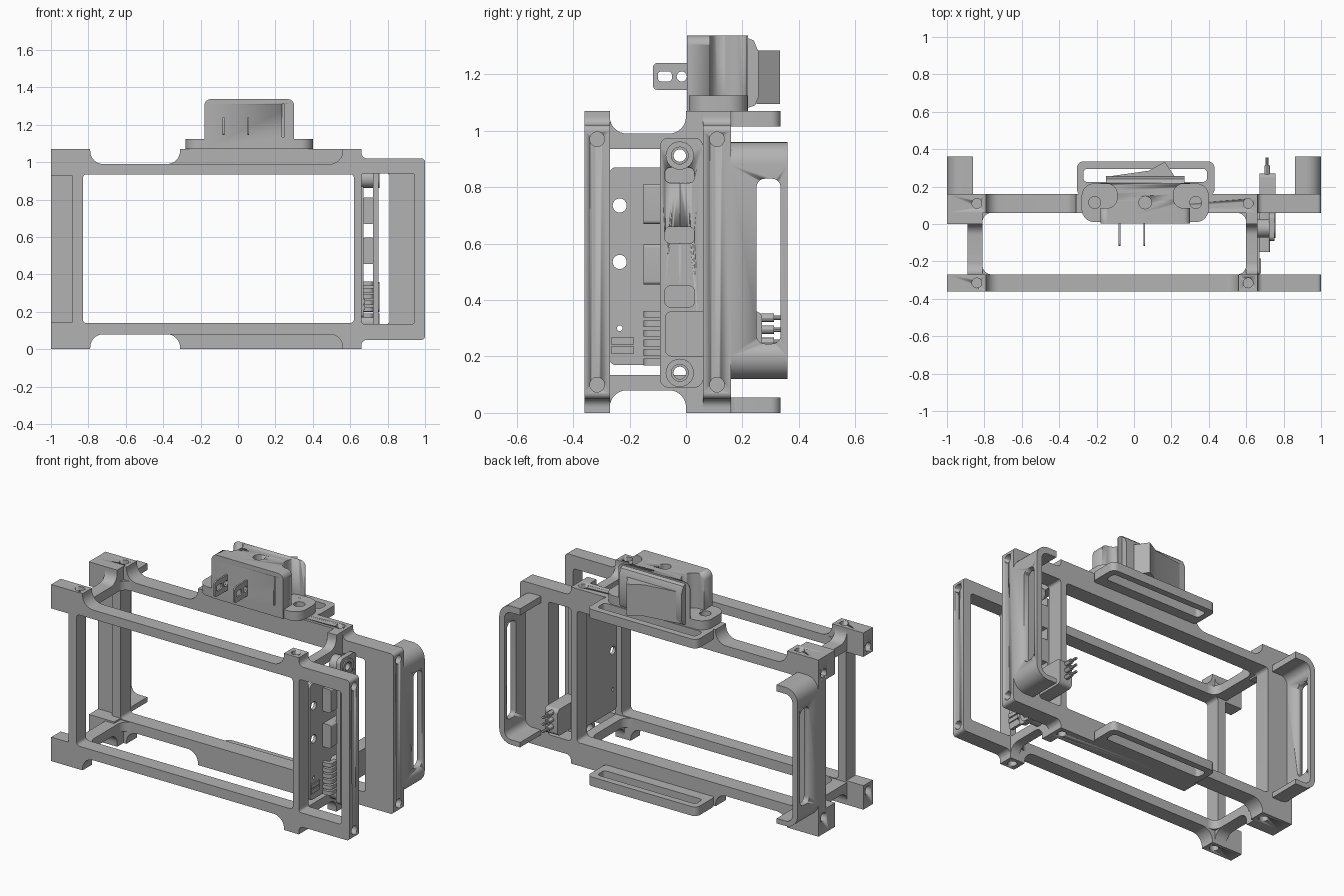
import bpy, math
from mathutils import Matrix, Vector

if "Cube" in bpy.data.objects:
    bpy.data.objects.remove(bpy.data.objects["Cube"])

grey = bpy.data.materials.new("plain grey")
grey.use_nodes = True
COLOUR = (0.45, 0.45, 0.45, 1)
grey.diffuse_color = COLOUR
grey.node_tree.nodes["Principled BSDF"].inputs["Base Color"].default_value = COLOUR

MID = 0.535  # mid height of the cage
AXES = {"x": ((0, 1, 0), (0, 0, 1), (1, 0, 0)),
        "y": ((1, 0, 0), (0, 0, 1), (0, -1, 0)),
        "z": ((1, 0, 0), (0, 1, 0), (0, 0, 1))}


def rounded(points):
    """Round each (a, b, radius) corner of a closed outline."""
    out = []
    for i, p in enumerate(points):
        c = Vector(p[:2])
        r = p[2] if len(p) > 2 else 0
        if not r:
            out.append(c)
            continue
        a = c + (Vector(points[i - 1][:2]) - c).normalized() * r
        b = c + (Vector(points[(i + 1) % len(points)][:2]) - c).normalized() * r
        for k in range(9):
            t = k * math.pi / 16
            out.append(c + (a - c) * (1 - math.sin(t)) + (b - c) * (1 - math.cos(t)))
    return out


def rect(a0, a1, b0, b1, r=0):
    return rounded([(a0, b0, r), (a1, b0, r), (a1, b1, r), (a0, b1, r)])


def disc(a, b, r, n=24):
    return [Vector((a + r * math.cos(2 * math.pi * k / n), b + r * math.sin(2 * math.pi * k / n)))
            for k in range(n)]


def prism(name, axis, lo, hi, *loops):
    """Extrude an outline, with inner loops as holes, along an axis."""
    cu = bpy.data.curves.new(name, "CURVE")
    cu.dimensions, cu.fill_mode, cu.extrude = "2D", "BOTH", (hi - lo) / 2
    for loop in loops:
        s = cu.splines.new("POLY")
        s.points.add(len(loop) - 1)
        for pt, v in zip(s.points, loop):
            pt.co = (v[0], v[1], 0, 1)
        s.use_cyclic_u = True
    tmp = bpy.data.objects.new(name + "_outline", cu)
    bpy.context.scene.collection.objects.link(tmp)
    bpy.context.view_layer.update()
    mesh = bpy.data.meshes.new_from_object(tmp.evaluated_get(bpy.context.evaluated_depsgraph_get()))
    bpy.data.objects.remove(tmp)
    m = Matrix(AXES[axis]).transposed().to_4x4()
    m.translation["xyz".index(axis)] = (lo + hi) / 2
    mesh.transform(m)
    mesh.materials.clear()
    mesh.materials.append(grey)
    ob = bpy.data.objects.new(name, mesh)
    bpy.context.scene.collection.objects.link(ob)
    bpy.ops.object.select_all(action="DESELECT")
    ob.select_set(True)
    bpy.context.view_layer.objects.active = ob
    bpy.ops.object.mode_set(mode="EDIT")
    bpy.ops.mesh.select_all(action="SELECT")
    bpy.ops.mesh.remove_doubles(threshold=0.0001)
    bpy.ops.mesh.normals_make_consistent(inside=False)
    bpy.ops.object.mode_set(mode="OBJECT")
    bpy.ops.object.shade_smooth_by_angle(angle=math.radians(30))
    return ob


def box(name, x0, x1, y0, y1, z0, z1, r=0):
    return prism(name, "y", y0, y1, rect(x0, x1, z0, z1, r))


def cut(ob, axis, lo, hi, loop):
    c = prism("cutter", axis, lo, hi, loop)
    c.hide_render = True
    c.hide_viewport = True
    c.hide_set(True)
    mod = ob.modifiers.new("cut", "BOOLEAN")
    mod.object, mod.solver = c, "EXACT"


def flip(points):
    return [(a, 2 * MID - b, *r) for a, b, *r in reversed(points)]


# Front and back frames: stepped outline, two windows, screw holes
def frame(name, y0, y1, left, dip_end, inner):
    top = [(left, 0.925), (-1, 0.925), (-1, 1.07), (-0.79, 1.07), (-0.79, 0.99, 0.07),
           (dip_end, 0.99, 0.07), (dip_end, 1.07), (0.66, 1.07), (0.66, 1.02, 0.03), (1, 1.02, 0.02)]
    ob = prism(name, "y", y0, y1, rounded(top + flip(top)),
               rect(-0.83, 0.62, 0.14, 0.935, 0.02), rect(0.66, inner, 0.135, 0.94, 0.015))
    ym = (y0 + y1) / 2
    for z in (0.1, 0.97):
        for x in (-1, 1):
            cut(ob, "x", x - 0.12, x + 0.12, disc(ym, z, 0.026))
    for x in (-0.84, 0.61):
        for z in (0, 1.07):
            cut(ob, "z", z - 0.1, z + 0.1, disc(x, ym, 0.026))
    return ob


frame("front_frame", -0.36, -0.27, -0.885, 0.56, 0.945)
frame("back_frame", 0.06, 0.16, -0.885, -0.31, 0.81)
box("back_left_wall", -1, -0.88, 0.09, 0.16, 0.12, 0.95)

# Bars joining the frames, mirrored top and bottom
bar = [(-0.28, 0.935), (-0.28, 1.07), (-0.27, 1.07), (-0.27, 0.99, 0.06), (0, 0.99, 0.06),
       (0, 1.07), (0.07, 1.07), (0.07, 0.935)]
for side, x0, x1 in (("left_end", -0.89, -0.81), ("right_end", 0.6, 0.66)):
    prism("upper_bar_" + side, "x", x0, x1, rounded(bar))
    prism("lower_bar_" + side, "x", x0, x1, rounded(flip(bar)))
    # Curved webs in the inner corners
    xi, s = (x1, 1) if x0 < 0 else (x0, -1)
    for yc, t in ((-0.27, 1), (0.06, -1)):
        arc = [(xi, yc)] + [(xi + s * 0.05 * (1 - math.sin(a)), yc + t * 0.05 * (1 - math.cos(a)))
                            for a in [k * math.pi / 16 for k in range(9)]]
        for z in (0.08, 0.935):
            prism("corner_web", "z", z, z + 0.055, arc)
for z0, z1 in ((0, 0.145), (0.925, 1.07)):
    box("back_corner_block", -1, -0.83, 0, 0.07, z0, z1)

# Slotted end clamps
for s, name in ((1, "right_clamp"), (-1, "left_clamp")):
    half = [(0.86, 0.92), (0.86, 0.96), (1, 0.96, 0.08)]
    inside = [(0.965, 0.15, 0.045), (0.965, 0.92, 0.045)]
    pts = half + [(1, 0.12, 0.08), (0.86, 0.12), (0.86, 0.15)] + inside
    ob = prism(name, "y", 0.155, 0.36, rounded([(s * p[0], *p[1:]) for p in pts]))
    cut(ob, "x", s - 0.12, s + 0.12, rect(0.25, 0.335, 0.245, 0.83, 0.03))

# Slotted rails behind the cage
for name, z0 in (("upper_rail", 1.015), ("lower_rail", 0)):
    prism(name, "z", z0, z0 + 0.055, rect(-0.305, 0.43, 0.15, 0.335, 0.035),
          rect(-0.27, 0.39, 0.225, 0.295, 0.02))

# Switch housing
CX = 0.06
prism("switch_base", "z", 1.07, 1.125, rect(CX - 0.34, CX + 0.34, 0.01, 0.218, 0.07),
      disc(CX - 0.27, 0.115, 0.032), disc(CX + 0.27, 0.115, 0.032))
body = prism("switch_body", "y", 0.004, 0.22, rounded(
    [(CX - 0.24, 1.07), (CX + 0.24, 1.07), (CX + 0.24, 1.337, 0.035), (CX - 0.24, 1.337, 0.035)]))
for s in (-1, 1):
    cut(body, "z", 1.125, 1.4, rect(CX + s * 0.24 - 0.09, CX + s * 0.24 + 0.09, 0.085, 0.215, 0.055))
cut(body, "z", 1.26, 1.4, disc(CX, 0.115, 0.034))
cut(body, "y", -0.05, 0.02, rect(0.236, 0.246, 1.135, 1.31))
prism("switch_bezel", "x", CX - 0.21, CX + 0.21,
      [(0.215, 1.08), (0.245, 1.09), (0.257, 1.12), (0.257, 1.28), (0.24, 1.32), (0.215, 1.33)])
prism("switch_rocker", "z", 1.095, 1.285,
      [(-0.13, 0.25), (-0.11, 0.258), (0.08, 0.285), (0.165, 0.333), (0.22, 0.25)])
for x in (-0.077, 0.055):
    prism("switch_terminal", "x", x - 0.005, x + 0.005, rect(-0.117, 0.02, 1.145, 1.24, 0.015),
          rect(-0.1, -0.05, 1.175, 1.21, 0.012), disc(-0.015, 1.192, 0.018))

# Circuit board at the right end
prism("circuit_board", "x", 0.655, 0.672, rect(-0.27, 0.06, 0.17, 0.87, 0.02),
      disc(-0.235, 0.535, 0.025), disc(-0.235, 0.735, 0.025), disc(-0.235, 0.3, 0.01))
for z in (0.455, 0.67):
    prism("board_socket", "y", -0.15, 0.06, rect(0.668, 0.727, z, z + 0.142, 0.012))
for y in (-0.265, -0.235):
    for z in (0.21, 0.243):
        box("board_pad", 0.67, 0.678, y, y + 0.05, z, z + 0.025)
for k in range(6):
    z = 0.18 + k * 0.034
    prism("bent_pin", "z", z - 0.012, z + 0.012, rounded(
        [(0.67, -0.15), (0.725, -0.15, 0.025), (0.725, -0.08), (0.7, -0.08), (0.7, -0.125), (0.67, -0.125)]))

# Board holder with pockets and screw bosses
holder = prism("board_holder", "x", 0.722, 0.75, rect(-0.092, 0.06, 0.09, 0.975, 0.03),
               disc(-0.022, 0.912, 0.022), disc(-0.022, 0.142, 0.022))
for z0, z1 in ((0.815, 0.87), (0.6, 0.66), (0.375, 0.45)):
    cut(holder, "x", 0.738, 0.8, rect(-0.075, 0.03, z0, z1, 0.02))
for z in (0.912, 0.142):
    prism("screw_boss", "x", 0.66, 0.757, disc(-0.022, z, 0.05), disc(-0.022, z, 0.03))

# Plug connector with pins facing back
prism("connector", "x", 0.672, 0.757, rect(-0.075, 0.27, 0.2, 0.36, 0.025))
for z in (0.252, 0.295, 0.337):
    prism("connector_pin", "y", 0.26, 0.312, disc(0.712, z, 0.015, 12))
    prism("connector_pin_tip", "y", 0.31, 0.355, disc(0.712, z, 0.008, 8))
